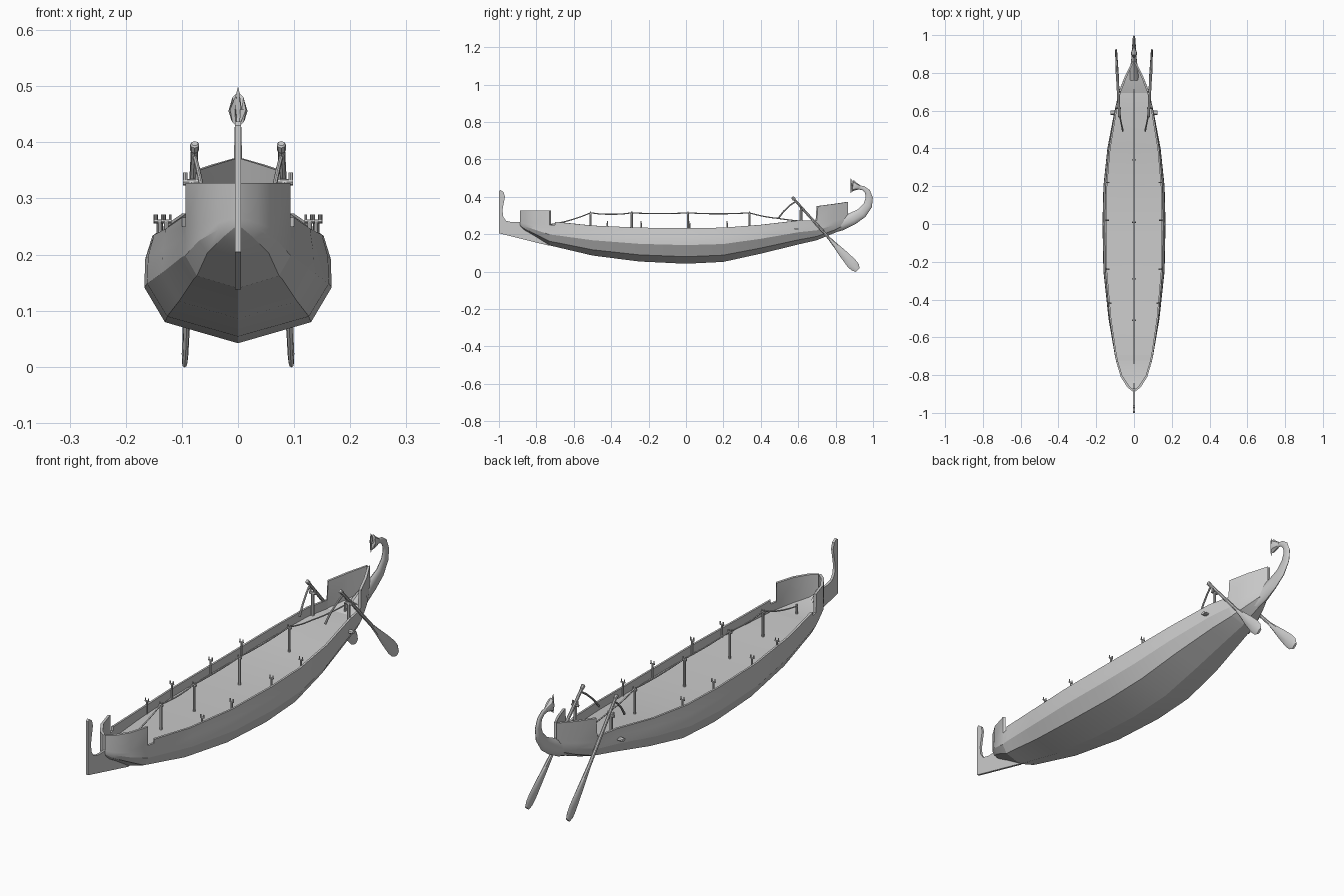
import bpy, bmesh, math
from mathutils import Vector

if "Cube" in bpy.data.objects:
    bpy.data.objects.remove(bpy.data.objects["Cube"])


def finish(name, bm, angle=30):
    bmesh.ops.remove_doubles(bm, verts=bm.verts, dist=0.00005)
    bmesh.ops.recalc_face_normals(bm, faces=bm.faces)
    mesh = bpy.data.meshes.new(name)
    bm.to_mesh(mesh)
    bm.free()
    ob = bpy.data.objects.new(name, mesh)
    bpy.context.collection.objects.link(ob)
    bpy.ops.object.select_all(action='DESELECT')
    ob.select_set(True)
    bpy.context.view_layer.objects.active = ob
    bpy.ops.object.shade_smooth_by_angle(angle=math.radians(angle))
    return ob


def skin(bm, rings):
    """Bridge closed rings of points and cap both ends."""
    vs = [[bm.verts.new(p) for p in r] for r in rings]
    n = len(vs[0])
    for a, b in zip(vs, vs[1:]):
        for i in range(n):
            j = (i + 1) % n
            bm.faces.new((a[i], a[j], b[j], b[i]))
    bm.faces.new(vs[0])
    bm.faces.new(vs[-1])


def sweep(bm, path, sides=8):
    """Sweep an ellipse along (x, y, z, in-plane radius, x radius)."""
    pts = [Vector(p[:3]) for p in path]
    rings = []
    for i, p in enumerate(path):
        t = pts[min(i + 1, len(pts) - 1)] - pts[max(i - 1, 0)]
        side = Vector((1, 0, 0))
        if abs(t.normalized().x) > 0.9:
            side = Vector((0, 0, 1))
        up = t.cross(side).normalized()
        rings.append([pts[i] + up * p[3] * math.cos(a) + side * p[4] * math.sin(a)
                      for a in (2 * math.pi * k / sides for k in range(sides))])
    skin(bm, rings)


def rod(bm, a, b, r, sides=8):
    sweep(bm, [(*a, r, r), (*b, r, r)], sides)


def fork(bm, x, y, z0, z1, r, half, prong):
    """Post with a U-shaped rest on top."""
    zc = z1 - prong
    rod(bm, (x, y, z0), (x, y, zc), r)
    rod(bm, (x - half - r * .6, y, zc), (x + half + r * .6, y, zc), r * .8)
    for s in (-1, 1):
        rod(bm, (x + s * half, y, zc), (x + s * half, y, z1), r * .6)


# Hull stations: y, half width, keel z, sheer z, bulwark top z
stations = [
    (-.888, .005, .245, .270, .328), (-.865, .035, .222, .265, .328),
    (-.81, .070, .190, .255, .328), (-.73, .094, .140, .250, .328),
    (-.729, .094, .140, .250, .250), (-.70, .101, .133, .250, .250),
    (-.699, .101, .133, .250, .266), (-.5, .135, .086, .240, .246),
    (-.25, .162, .054, .232, .235), (0, .167, .042, .230, .232),
    (.2, .162, .052, .232, .235), (.4, .141, .096, .246, .250),
    (.6, .103, .145, .268, .273), (.70, .080, .168, .268, .272),
    (.705, .079, .170, .270, .350), (.79, .045, .205, .285, .361),
    (.865, .006, .243, .305, .372)]

rings = []
for y, w, k, s, t in stations:
    g = .92 + .08 * min(1, (abs(y) / .75) ** 2)
    h = s - k
    top, inner = w * g, max(w * g - .008, .001)
    deck, yi = max(s - .032, k + .012), y * .99
    half = [(w * .78, y, k + h * .2), (w, y, k + h * .53), (w * .99, y, k + h * .8),
            (top, y, s), (top, y, t), (inner, yi, t), (inner, yi, deck)]
    rings.append([(0, y, k)] + half + [(0, yi, deck)]
                 + [(-a, b, c) for a, b, c in reversed(half)])
bm = bmesh.new()
skin(bm, rings)
finish("hull", bm, 22)


def deck_at(y):
    for a, b in zip(stations, stations[1:]):
        if a[0] <= y <= b[0]:
            f = (y - a[0]) / (b[0] - a[0])
            return a[3] + (b[3] - a[3]) * f - .034
    return .25


# Upright blade-shaped cutwater at the bow
profile = [(-1, .205), (-1, .43), (-.992, .437), (-.975, .425), (-.968, .40), (-.974, .37),
           (-.981, .33), (-.978, .295), (-.962, .272), (-.93, .264), (-.87, .265),
           (-.80, .20), (-.72, .145), (-.73, .138)]
bm = bmesh.new()
skin(bm, [[(x, y, z) for y, z in profile] for x in (-.005, .005)])
finish("bow_cutwater", bm)

# Curled stern post ending in an open flower
bm = bmesh.new()
sweep(bm, [(0, .77, .232, .030, .030), (0, .83, .256, .036, .020), (0, .89, .283, .033, .013),
           (0, .94, .313, .028, .010), (0, .972, .355, .024, .008), (0, .980, .395, .019, .007),
           (0, .970, .428, .015, .006), (0, .948, .446, .012, .006), (0, .925, .450, .011, .006)], 10)
finish("stern_post", bm, 45)
bm = bmesh.new()
sweep(bm, [(0, .932, .450, .010, .006), (0, .918, .453, .016, .012), (0, .903, .456, .023, .017),
           (0, .892, .458, .032, .014), (0, .880, .459, .041, .004), (0, .894, .458, .018, .003)], 8)
finish("stern_flower", bm, 35)

# Centre line of rope supports
bm = bmesh.new()
posts = (-.51, -.29, .01, .34)
for y in posts:
    fork(bm, 0, y, deck_at(y), .322, .0055, .006, .012)
for y, z in ((-.735, .252), (.71, .268)):
    rod(bm, (0, y, deck_at(y)), (0, y, z + .006), .005)
finish("rope_posts", bm)

# Bracing rope sagging slightly between the supports
knots = [(-.735, .25, .008), (-.51, .314, .008), (-.29, .314, .004), (.01, .314, .005),
         (.34, .314, .004), (.49, .285, .004), (.71, .265, 0)]
path = []
for (y0, z0, sag), (y1, z1, _) in zip(knots, knots[1:]):
    for i in range(5):
        f = i / 5
        path.append((0, y0 + (y1 - y0) * f,
                     z0 + (z1 - z0) * f - sag * 4 * f * (1 - f), .003, .003))
path.append((0, .71, .265, .003, .003))
bm = bmesh.new()
sweep(bm, path, 6)
finish("bracing_rope", bm, 60)

# Paired parts on both sides
for s, side in ((1, "right"), (-1, "left")):
    # Oar rests along the rail
    bm = bmesh.new()
    for y, x in ((-.42, .128), (-.24, .139), (.02, .141), (.22, .138)):
        fork(bm, s * x, y, deck_at(y), .271, .004, .007, .012)
    finish("oar_rests_" + side, bm)

    # Steering post and the beam end through the hull
    bm = bmesh.new()
    fork(bm, s * .083, .615, deck_at(.615), .346, .007, .011, .017)
    finish("steering_post_" + side, bm)
    bm = bmesh.new()
    sweep(bm, [(s * .06, .59, .228, .012, .006), (s * .124, .59, .228, .012, .006)])
    finish("beam_end_" + side, bm)

    # Steering oar: knob, shaft and flat blade
    top, tip = Vector((s * .077, .568, .398)), Vector((s * .095, .918, .008))
    shape = [(0, .006, .006), (.005, .009, .008), (.03, .009, .008), (.035, .0065, .0065),
             (.56, .0075, .0075), (.64, .012, .008), (.78, .022, .007), (.9, .028, .006),
             (.96, .026, .006), (1, .014, .005)]
    bm = bmesh.new()
    sweep(bm, [(*top.lerp(tip, f), a, b) for f, a, b in shape])
    finish("steering_oar_" + side, bm, 35)

    # Tiller bar hanging forward from the oar
    bm = bmesh.new()
    sweep(bm, [(s * .078, .590, .378, .004, .004), (s * .072, .557, .355, .004, .004),
               (s * .065, .522, .322, .004, .004), (s * .059, .492, .283, .005, .005)])
    finish("tiller_" + side, bm, 40)
